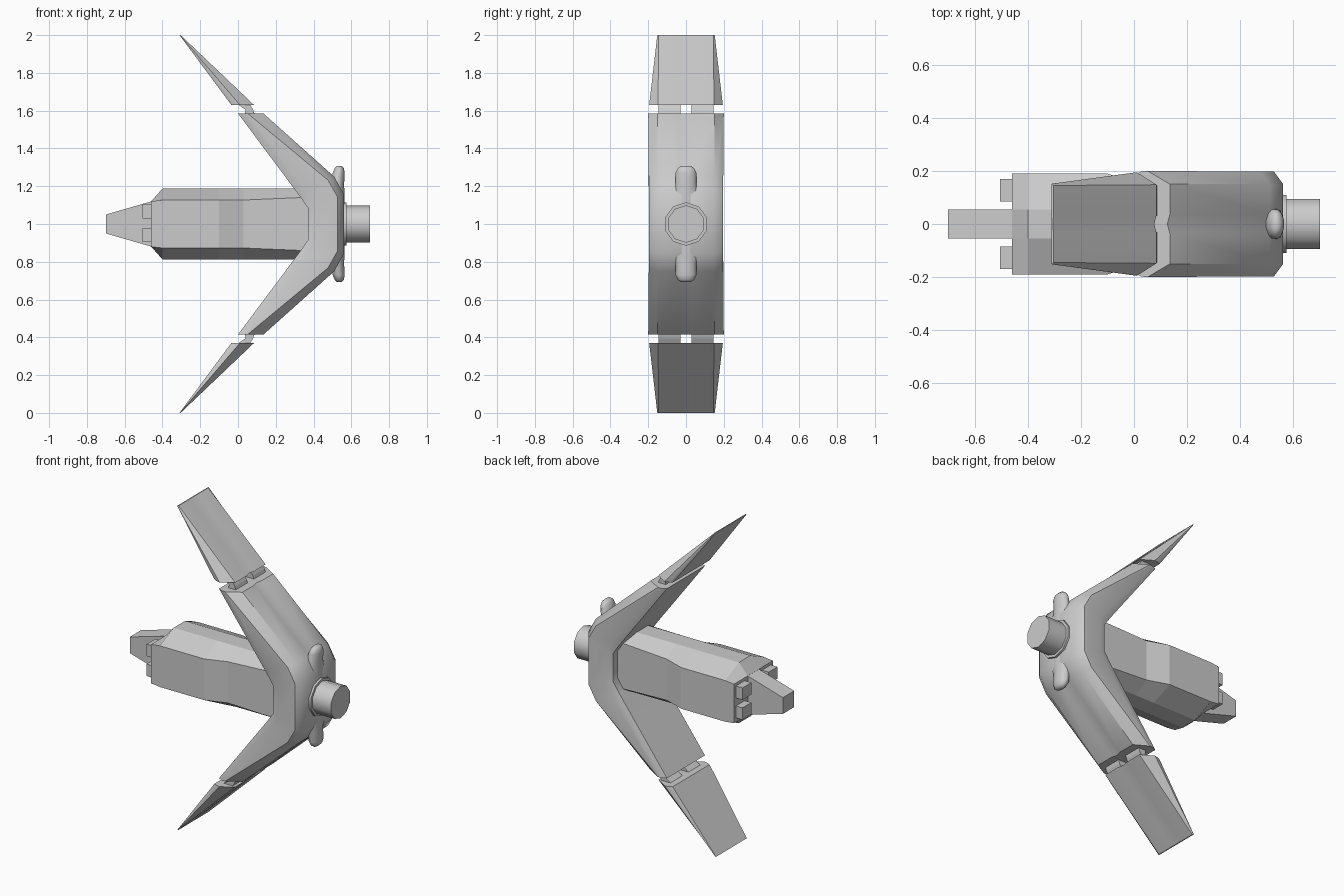
import bpy, bmesh, math

if "Cube" in bpy.data.objects:
    bpy.data.objects.remove(bpy.data.objects["Cube"])


def loft(name, rings, smooth=None):
    """Skin a list of equal-length closed rings and cap both ends."""
    bm = bmesh.new()
    vs = [[bm.verts.new(p) for p in r] for r in rings]
    n = len(rings[0])
    for a, b in zip(vs, vs[1:]):
        for i in range(n):
            j = (i + 1) % n
            bm.faces.new((a[i], a[j], b[j], b[i]))
    bm.faces.new(vs[0][::-1])
    bm.faces.new(vs[-1])
    bmesh.ops.recalc_face_normals(bm, faces=bm.faces)
    me = bpy.data.meshes.new(name)
    bm.to_mesh(me)
    bm.free()
    ob = bpy.data.objects.new(name, me)
    bpy.context.collection.objects.link(ob)
    if smooth:
        bpy.ops.object.select_all(action='DESELECT')
        bpy.context.view_layer.objects.active = ob
        ob.select_set(True)
        bpy.ops.object.shade_smooth_by_angle(angle=math.radians(smooth))
    return ob


def box(name, x0, x1, y0, y1, z0, z1):
    return loft(name, [[(x, y0, z0), (x, y1, z0), (x, y1, z1), (x, y0, z1)]
                       for x in (x0, x1)])


def section(inner, outer, half, groove=0.93):
    """Ring across a wing: half = (t, y) pairs from inner to outer edge."""
    def at(t, y):
        return (inner[0] + (outer[0] - inner[0]) * t, y,
                inner[1] + (outer[1] - inner[1]) * t)
    return ([at(t, y) for t, y in half] + [at(1, 0.035), at(groove, 0.0), at(1, -0.035)]
            + [at(t, -y) for t, y in reversed(half)])


def flip(rings):
    return [[(x, y, 2 - z) for x, y, z in r] for r in rings]


# main fuselage, stepped inwards ahead of the middle
def body_ring(x, y, h, top):
    q = [(y, h), (0.055, top), (-0.055, top), (-y, h)]
    return [(x, a, 1 + b) for a, b in q] + [(x, a, 1 - b) for a, b in reversed(q)]


loft("fuselage", [body_ring(-0.46, 0.19, 0.12, 0.12),
                  body_ring(-0.40, 0.19, 0.127, 0.187),
                  body_ring(-0.10, 0.19, 0.127, 0.187),
                  body_ring(0.03, 0.145, 0.127, 0.187),
                  body_ring(0.45, 0.135, 0.145, 0.187)])

# tapered tail block
loft("tail", [[(x, -0.055, 1 - h), (x, 0.055, 1 - h), (x, 0.055, 1 + h), (x, -0.055, 1 + h)]
              for x, h in ((-0.70, 0.05), (-0.44, 0.125))])

# four small rear pegs
for s in (-1, 1):
    for z in (0.942, 1.065):
        box("rear_peg", -0.505, -0.45, s * 0.085, s * 0.17, z - 0.037, z + 0.037)

# swept wing pair joined through the hub
tip = [(0, 0.185), (0.2, 0.198), (0.38, 0.2), (1, 0.15)]
hub = [(0, 0.185), (0.2, 0.197), (0.82, 0.197), (1, 0.15)]
upper = [section((0.0, 1.585), (0.135, 1.585), tip),
         section((0.325, 1.15), (0.51, 1.25), hub, 0.97),
         section((0.37, 1.085), (0.562, 1.155), hub, 1)]
loft("swept_wings", upper + flip(upper)[::-1], 40)

# wing tip blades, hinges and hub knobs, mirrored top to bottom
blade = [section((-0.035, 1.63), (0.085, 1.63),
                 [(0, 0.18), (0.18, 0.19), (0.38, 0.195), (1, 0.148)]),
         section((-0.31, 2.0), (-0.304, 2.0),
                 [(0, 0.15), (0.2, 0.152), (0.4, 0.152), (1, 0.145)])]


def knob_ring(x, z, rx, ry):
    return [(x + rx * math.cos(a), ry * math.sin(a), z)
            for a in (math.pi * (k + 0.5) / 6 for k in range(12))]


knob = [knob_ring(0.50, 1.10, 0.065, 0.08), knob_ring(0.515, 1.17, 0.05, 0.075),
        knob_ring(0.525, 1.21, 0.038, 0.057), knob_ring(0.533, 1.27, 0.033, 0.057),
        knob_ring(0.536, 1.295, 0.025, 0.045), knob_ring(0.536, 1.308, 0.012, 0.026)]


def hinge(y0, y1):
    return [[(x0, y0, z), (x1, y0, z), (x1, y1, z), (x0, y1, z)]
            for x0, x1, z in ((0.035, 0.09, 1.575), (0.04, 0.08, 1.605), (-0.01, 0.06, 1.64))]


for side, f in (("upper", lambda r: r), ("lower", flip)):
    loft(side + "_blade", f(blade), 25)
    loft(side + "_knob", f(knob), 50)
    for s in (-1, 1):
        loft(side + "_hinge", f(hinge(s * 0.03, s * 0.145)))


# thruster nozzle with collar
def disc(x, r):
    return [(x, r * math.cos(a), 1 + r * math.sin(a))
            for a in (math.tau * (k + 0.5) / 10 for k in range(10))]


loft("nozzle_collar", [disc(0.52, 0.115), disc(0.575, 0.115)], 40)
loft("nozzle", [disc(0.54, 0.099), disc(0.70, 0.099)], 40)
